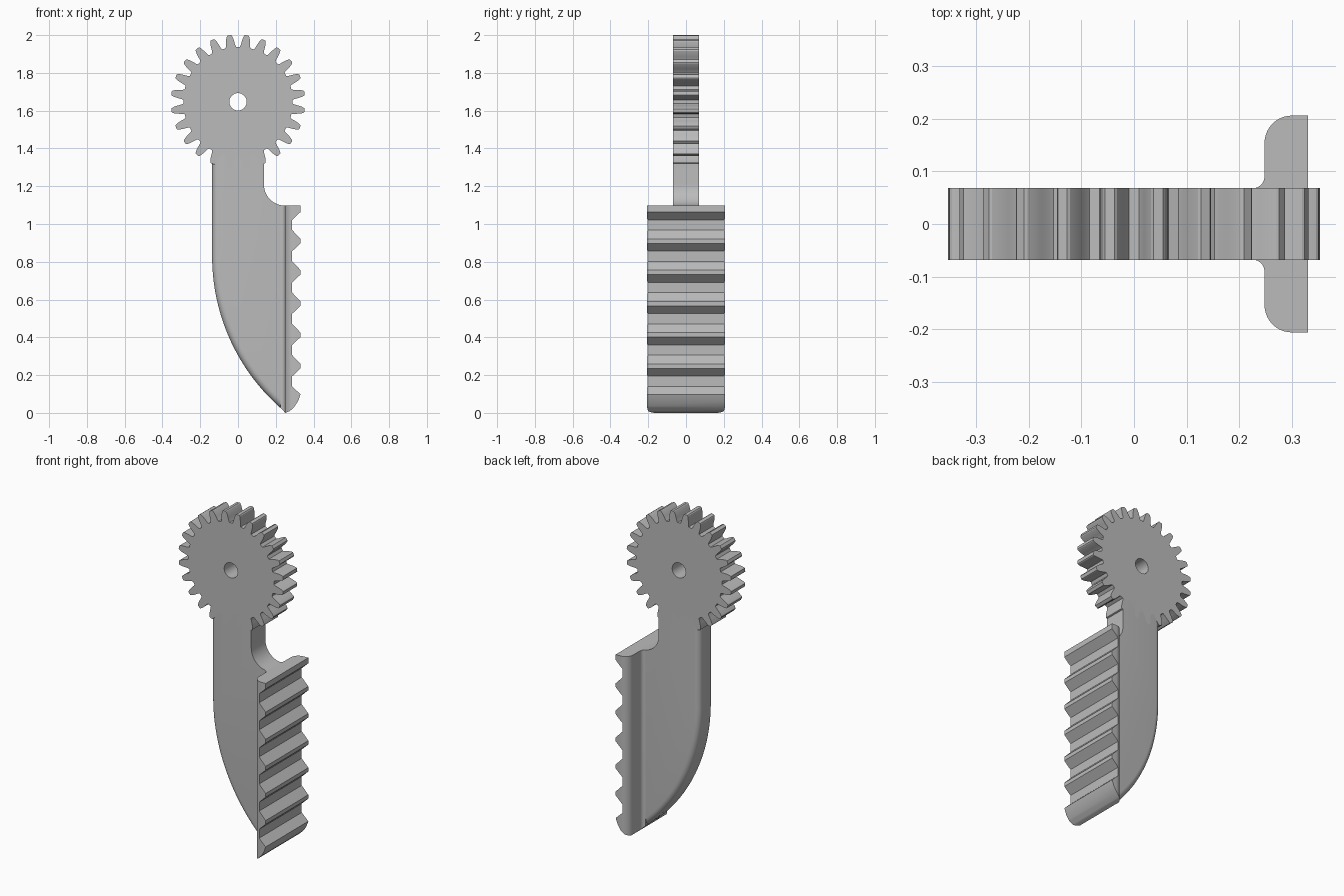
import bpy, bmesh
from math import sin, cos, radians, hypot, asin, degrees

if "Cube" in bpy.data.objects:
    bpy.data.objects.remove(bpy.data.objects["Cube"])

HALF = 0.068            # half thickness of gear and blade
WIDE = 0.206            # half width of the grip plate
LEFT, PLATE_X = -0.137, 0.248
GEAR_Z = 1.647

grey = bpy.data.materials.new("light grey plastic")
grey.use_nodes = True
grey.diffuse_color = (0.5, 0.5, 0.5, 1)
grey.node_tree.nodes["Principled BSDF"].inputs["Base Color"].default_value = (0.5, 0.5, 0.5, 1)


def arc(cx, cz, r, start, end, n):
    """Points along a circular arc, angles in degrees."""
    angles = [radians(start + (end - start) * i / n) for i in range(n + 1)]
    return [(cx + r * cos(a), cz + r * sin(a)) for a in angles]


def prism(name, outline, low, high, axis="Y", round_edge=None, radius=0):
    """Extrude an outline along y (outline in xz) or z (outline in xy)."""
    place = (lambda u, v, w: (u, w, v)) if axis == "Y" else (lambda u, v, w: (u, v, w))
    bm = bmesh.new()
    face = bm.faces.new([bm.verts.new(place(u, v, low)) for u, v in outline])
    new = bmesh.ops.extrude_face_region(bm, geom=[face])["geom"]
    bmesh.ops.translate(bm, vec=place(0, 0, high - low),
                        verts=[g for g in new if isinstance(g, bmesh.types.BMVert)])
    if round_edge:
        edges = [e for e in bm.edges if all(round_edge(v.co) for v in e.verts)
                 and abs(e.verts[0].co.y - e.verts[1].co.y) < 1e-5]
        bmesh.ops.bevel(bm, geom=edges, offset=radius, segments=6, profile=0.5, affect="EDGES")
    bmesh.ops.recalc_face_normals(bm, faces=bm.faces)
    mesh = bpy.data.meshes.new(name)
    bm.to_mesh(mesh)
    bm.free()
    mesh.materials.append(grey)
    obj = bpy.data.objects.new(name, mesh)
    bpy.context.collection.objects.link(obj)
    return obj


def select(obj):
    bpy.ops.object.select_all(action="DESELECT")
    obj.select_set(True)
    bpy.context.view_layer.objects.active = obj


def combine(obj, cutter, operation):
    """Apply a boolean and remove the helper."""
    select(obj)
    mod = obj.modifiers.new("cut", "BOOLEAN")
    mod.object, mod.operation, mod.solver = cutter, operation, "EXACT"
    bpy.ops.object.modifier_apply(modifier=mod.name)
    bpy.data.objects.remove(cutter)


# Gear with a bored centre
TEETH = 24
half_tooth = [(5.6, 0.290), (4.7, 0.300), (4.0, 0.318), (3.1, 0.338), (2.2, 0.351), (1.5, 0.355)]
tooth = [(-a, r) for a, r in half_tooth] + [(a, r) for a, r in reversed(half_tooth)]
rim = []
for i in range(TEETH):
    for offset, r in tooth:
        a = radians((i + 0.5) * 360 / TEETH + offset)
        rim.append((r * cos(a), GEAR_Z + r * sin(a)))
gear = prism("gear", rim, -HALF, HALF)
bore = prism("bore_cutter", arc(0, GEAR_Z, 0.046, 0, 348.75, 31), -1, 1)
combine(gear, bore, "DIFFERENCE")

# Blade: neck, concave shoulder and long curved back with rounded rims
BACK_R, BACK_Z = 1.069, 0.828
back_cx = LEFT + BACK_R
tip_angle = 180 + degrees(asin((BACK_Z - 0.003) / BACK_R))
back = arc(back_cx, BACK_Z, BACK_R, 180, tip_angle, 28)
shoulder = arc(0.25, 1.21, 0.113, 270, 180, 12)
blade_outline = ([(LEFT, 1.395)] + back + [(0.27, 0.03), (0.27, 1.097)]
                 + shoulder + [(-LEFT, 1.395)])


def on_back(co):
    straight = abs(co.x - LEFT) < 1e-4
    return straight or (co.z < BACK_Z and abs(hypot(co.x - back_cx, co.z - BACK_Z) - BACK_R) < 1e-4)


blade = prism("blade", blade_outline, -HALF, HALF, round_edge=on_back, radius=0.035)

# Grip plate: toothed side profile crossed with a rounded, filleted plan
TIP, VALLEY, PITCH = 0.331, 0.287, 0.1655
side = [(0.225, 0.028), (0.25, 0), (0.275, 0.01), (0.298, 0.032), (0.318, 0.062), (TIP, 0.098)]
for i in range(6):
    z = 0.098 + i * PITCH
    if i:
        side.append((TIP, z - 0.004))
    side += [(VALLEY, z + 0.042), (VALLEY, z + 0.096), (TIP, z + 0.138)]
side += [(TIP, 1.097)] + [p for p in shoulder if p[0] > 0.228] + [(0.225, 1.1)]
plate = prism("grip_plate", side, -0.3, 0.3)

fillet = arc(PLATE_X - 0.022, HALF + 0.022, 0.022, 270, 360, 6)
corner = arc(PLATE_X + 0.052, WIDE - 0.052, 0.052, 180, 90, 10)
half_plan = [(0.2, HALF)] + fillet + corner + [(0.4, WIDE)]
plan = half_plan + [(x, -y) for x, y in reversed(half_plan)]
combine(plate, prism("plan_cutter", plan, -1, 2, axis="Z"), "INTERSECT")

# Smooth curved walls, keep crisp edges
for obj in (gear, blade, plate):
    select(obj)
    bpy.ops.object.shade_smooth_by_angle(angle=radians(22))
